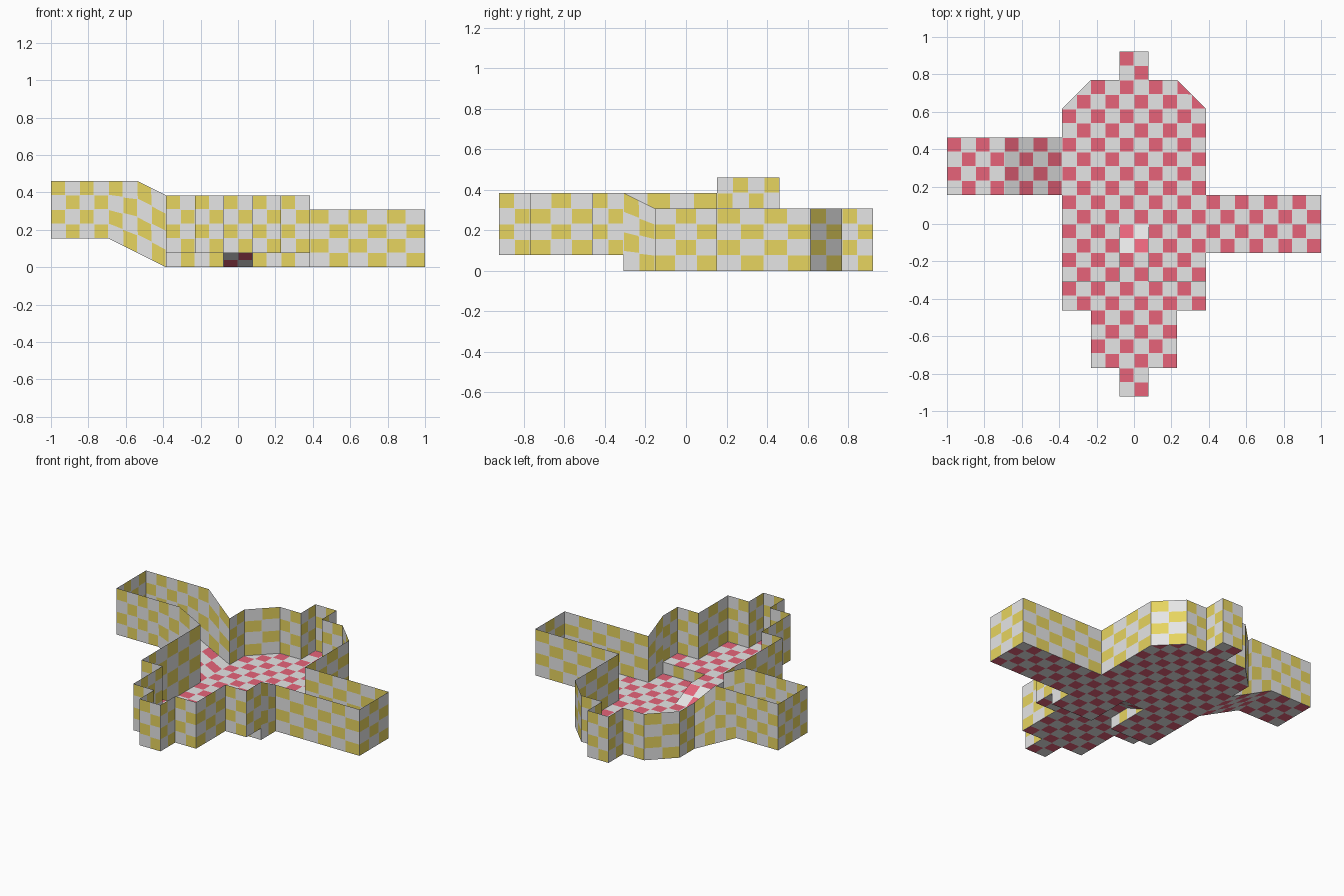
import bpy, bmesh
from mathutils import Vector

if "Cube" in bpy.data.objects:
    bpy.data.objects.remove(bpy.data.objects["Cube"])

U = 1 / 13  # one plan unit


def material(name, rgb):
    m = bpy.data.materials.new(name)
    m.diffuse_color = (*rgb, 1)
    m.use_nodes = True
    m.node_tree.nodes["Principled BSDF"].inputs["Base Color"].default_value = m.diffuse_color
    return m


GREY = material("light_grey", (0.79, 0.79, 0.79))
RED = material("tile_red", (0.80, 0.127, 0.195))
YELLOW = material("tile_yellow", (0.80, 0.66, 0.115))


def sheet(bm, a, b, c, d, nu, nv, parity=0):
    """Chequered grid between corners a-b (u direction) and d-c."""
    a, b, c, d = map(Vector, (a, b, c, d))
    rows = [[bm.verts.new(a.lerp(b, i / nu).lerp(d.lerp(c, i / nu), j / nv) * U)
             for i in range(nu + 1)] for j in range(nv + 1)]
    for j in range(nv):
        for i in range(nu):
            f = bm.faces.new((rows[j][i], rows[j][i + 1], rows[j + 1][i + 1], rows[j + 1][i]))
            f.material_index = 1 if (i + j + parity) % 2 == 0 else 0


def finish(bm, name, tile):
    """Weld the cells, shrink the painted tiles slightly, make the object."""
    bmesh.ops.remove_doubles(bm, verts=bm.verts, dist=1e-4)
    bmesh.ops.dissolve_degenerate(bm, edges=bm.edges, dist=1e-4)
    painted = [f for f in bm.faces if f.material_index == 1]
    rim = bmesh.ops.inset_individual(bm, faces=painted, thickness=0.04 * U)["faces"]
    for f in rim:
        f.material_index = 0
    me = bpy.data.meshes.new(name)
    bm.to_mesh(me)
    bm.free()
    me.materials.append(GREY)
    me.materials.append(tile)
    bpy.context.collection.objects.link(bpy.data.objects.new(name, me))


def floor(name, rects, cuts=()):
    """Rects are x0, x1, y0, y1, then z at the start and end of the slope, slope axis."""
    bm = bmesh.new()
    for x0, x1, y0, y1, z0, z1, axis in rects:
        zb, zd = (z1, z0) if axis == "x" else (z0, z1)
        sheet(bm, (x0, y0, z0), (x1, y0, zb), (x1, y1, z1), (x0, y1, zd),
              x1 - x0, y1 - y0, x0 + y0)
    for co, no in cuts:
        bmesh.ops.bisect_plane(bm, geom=bm.verts[:] + bm.edges[:] + bm.faces[:],
                               plane_co=Vector(co) * U, plane_no=no, clear_outer=True)
    finish(bm, name, RED)


def walls(name, path, nv=4):
    """Path points are x, y, bottom, top, tile width of the panel that follows."""
    bm = bmesh.new()
    for (x0, y0, b0, t0, w), (x1, y1, b1, t1, _) in zip(path, path[1:]):
        length = ((x1 - x0) ** 2 + (y1 - y0) ** 2) ** 0.5
        if length > 0:
            sheet(bm, (x1, y1, b1), (x0, y0, b0), (x0, y0, t0), (x1, y1, t1),
                  max(1, round(length / w)), nv)
    finish(bm, name, YELLOW)


# Floors
floor("hall_floor", [(-5, 5, 0, 10, 0, 0, "x"), (-5, -1, -4, 0, 0, 0, "x"),
                     (1, 5, -4, 0, 0, 0, "x")],
      cuts=[((-5, 8, 0), (-1, 1, 0)), ((5, 8, 0), (1, 1, 0))])
floor("back_alcove_floor", [(-1, 1, 10, 12, 0, 0, "x")])
floor("right_corridor_floor", [(5, 13, -2, 2, 0, 0, "x")])
floor("left_corridor_floor", [(-13, -9, 2, 6, 2, 2, "x"), (-9, -5, 2, 6, 2, 0, "x")])
floor("front_platform_floor", [(-5, 5, -6, -4, 1, 1, "x"), (-3, 3, -10, -6, 1, 1, "x"),
                               (-1, 1, -12, -10, 1, 1, "x"), (-1, 1, -4, -2, 1, 1, "y"),
                               (-1, 1, -2, 0, 1, 0, "y")])

# Outer walls, counter-clockwise in three runs
W = 4 / 3
walls("front_walls", [
    (-5, -4, 1, 5, 1), (-5, -6, 1, 5, 1), (-3, -6, 1, 5, 1), (-3, -10, 1, 5, W),
    (-1, -10, 1, 5, 1), (-1, -12, 1, 5, 1), (1, -12, 1, 5, 1), (1, -10, 1, 5, 1),
    (3, -10, 1, 5, W), (3, -6, 1, 5, 1), (5, -6, 1, 5, 1), (5, -4, 1, 5, 1)])
walls("right_and_back_walls", [
    (5, -4, 0, 5, 1), (5, -2, 0, 4, W), (13, -2, 0, 4, W), (13, 2, 0, 4, W),
    (5, 2, 0, 4, W), (5, 8, 0, 4, W), (3, 10, 0, 4, W), (1, 10, 0, 4, 1),
    (1, 12, 0, 4, 1), (-1, 12, 0, 4, 1), (-1, 10, 0, 4, 1), (-3, 10, 0, 4, W),
    (-5, 8, 0, 4, 1), (-5, 6, 0, 4, 1)])
walls("left_walls", [
    (-5, 6, 0, 4, 1), (-7, 6, 1, 6, 1), (-9, 6, 2, 6, 1), (-13, 6, 2, 6, 1),
    (-13, 2, 2, 6, 1), (-9, 2, 2, 6, 1), (-7, 2, 1, 6, 1), (-5, 2, 0, 5, W),
    (-5, -4, 0, 5, 1)])

# Low step walls beside the walkway and ramp
for side, s in (("left", -1), ("right", 1)):
    walls(side + "_step_wall", [(5 * s, -4, 0, 1, 1), (s, -4, 0, 1, 1),
                                (s, -2, 0, 1, 1), (s, 0, 0, 0, 1)], nv=1)
